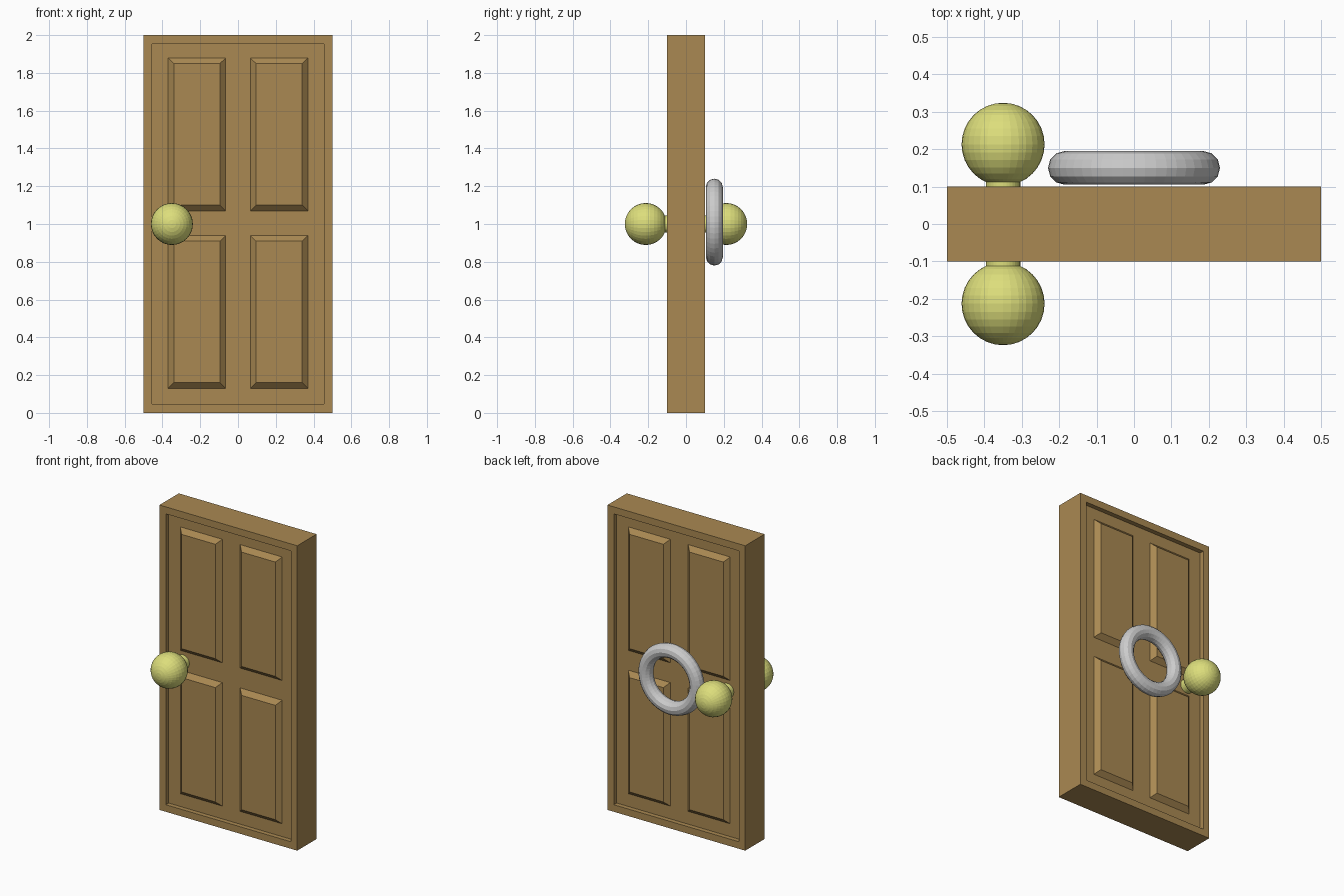
import bpy, bmesh
from math import pi
from mathutils import Vector

if "Cube" in bpy.data.objects:
    bpy.data.objects.remove(bpy.data.objects["Cube"])


def material(name, rgb):
    m = bpy.data.materials.new(name)
    m.diffuse_color = (*rgb, 1)
    m.use_nodes = True
    m.node_tree.nodes["Principled BSDF"].inputs["Base Color"].default_value = m.diffuse_color
    return m


wood = material("wood", (0.40, 0.25, 0.085))
brass = material("brass", (0.72, 0.73, 0.20))


def make_object(name, bm, mat):
    bmesh.ops.recalc_face_normals(bm, faces=bm.faces[:])
    mesh = bpy.data.meshes.new(name)
    bm.to_mesh(mesh)
    bm.free()
    mesh.materials.append(mat)
    ob = bpy.data.objects.new(name, mesh)
    bpy.context.collection.objects.link(ob)
    return ob


# Door slab with a stepped-in rectangle on both broad faces
RIM, DEPTH = 0.065, 0.03
bm = bmesh.new()
bmesh.ops.create_cube(bm, size=1)
bmesh.ops.scale(bm, vec=(1, 0.2, 2), verts=bm.verts)
bmesh.ops.translate(bm, vec=(0, 0, 1), verts=bm.verts)
bm.normal_update()
for face in [f for f in bm.faces if abs(f.normal.y) > 0.9]:
    n = face.normal.copy()
    bmesh.ops.inset_region(bm, faces=[face], thickness=RIM)
    ext = bmesh.ops.extrude_discrete_faces(bm, faces=[face])["faces"][0]
    bmesh.ops.translate(bm, vec=-n * DEPTH, verts=ext.verts)
make_object("door_frame", bm, wood)


# Raised panels with sloped borders
def raised_panel(name, x0, x1, z0, z1, side, slope=0.03):
    bm = bmesh.new()
    rings = []
    for y, i in ((0.1 - DEPTH, 0), (0.099, slope)):
        rings.append([bm.verts.new((x, side * y, z)) for x, z in (
            (x0 + i, z0 + i), (x1 - i, z0 + i), (x1 - i, z1 - i), (x0 + i, z1 - i))])
    a, b = rings
    bm.faces.new(b)
    for k in range(4):
        j = (k + 1) % 4
        bm.faces.new((a[k], a[j], b[j], b[k]))
    # close the back, then orient
    bm.faces.new(a[::-1])
    make_object(name, bm, wood)


for side, face_name in ((-1, "front"), (1, "back")):
    for x0, x1, col in ((-0.37, -0.065, "left"), (0.065, 0.37, "right")):
        for z0, z1, row in ((0.13, 0.94, "lower"), (1.07, 1.88, "upper")):
            raised_panel(f"{face_name}_{row}_{col}_panel", x0, x1, z0, z1, side)

# Round knobs on short necks
for side, face_name in ((-1, "front"), (1, "back")):
    bpy.ops.mesh.primitive_uv_sphere_add(segments=32, ring_count=16, radius=0.111,
                                         location=(-0.35, side * 0.213, 1), rotation=(pi / 2, 0, 0))
    bpy.context.object.name = f"{face_name}_knob"
    bpy.context.object.data.materials.append(brass)
    bpy.ops.mesh.primitive_cylinder_add(vertices=32, radius=0.046, depth=0.08,
                                        location=(-0.35, side * 0.105, 1), rotation=(pi / 2, 0, 0))
    bpy.context.object.name = f"{face_name}_knob_neck"
    bpy.context.object.data.materials.append(brass)

# Ring knocker on the back
bpy.ops.mesh.primitive_torus_add(major_segments=48, minor_segments=12, major_radius=0.185,
                                 minor_radius=0.045, location=(0, 0.15, 1.01), rotation=(pi / 2, 0, 0))
bpy.context.object.name = "knocker_ring"
